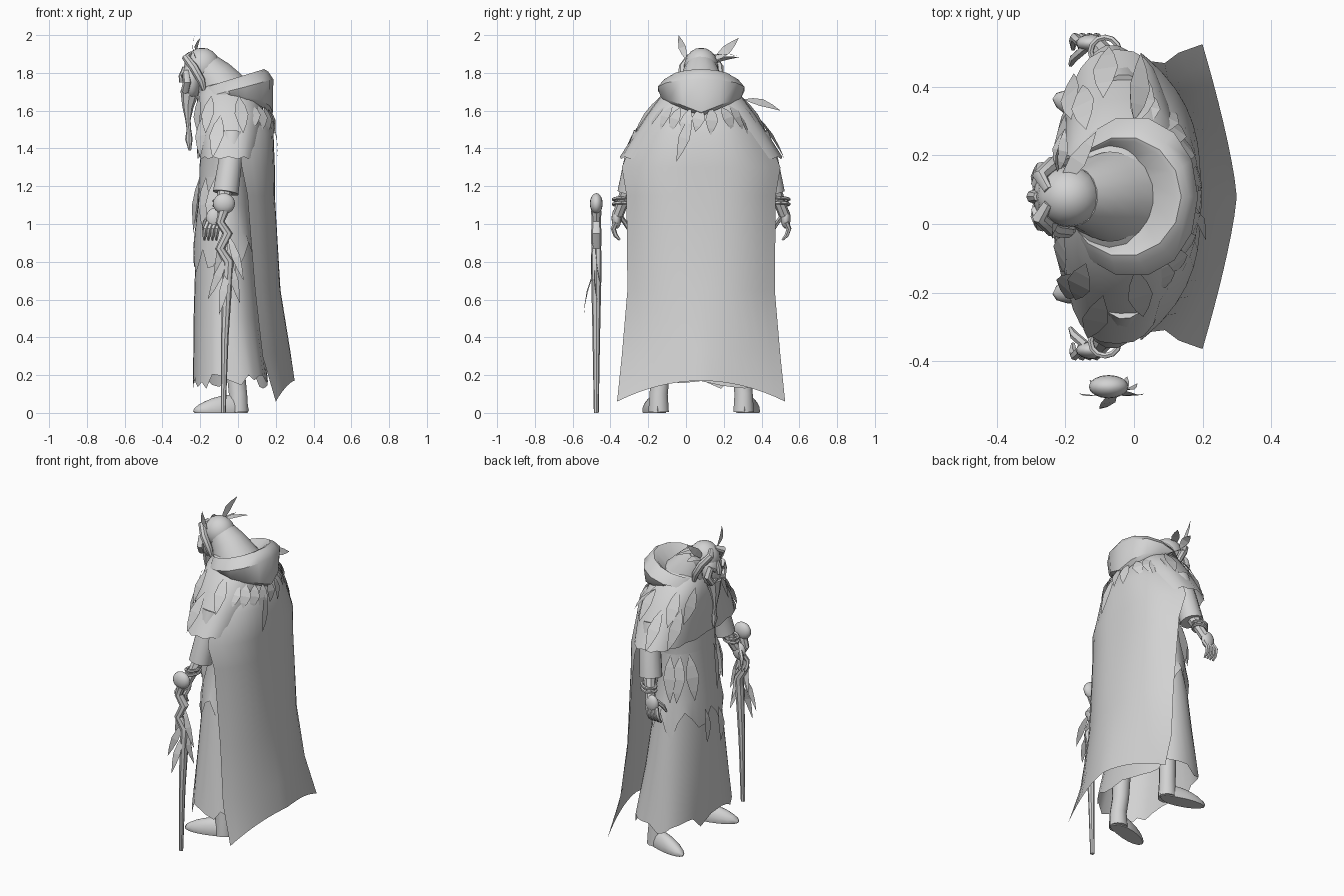
import bpy, bmesh, math, random
from mathutils import Vector

random.seed(4)
if "Cube" in bpy.data.objects:
    bpy.data.objects.remove(bpy.data.objects["Cube"], do_unlink=True)

MID = 0.08  # the figure's own centre line in y
grey = bpy.data.materials.new("plain_grey")
grey.use_nodes = True
grey.diffuse_color = (0.65, 0.65, 0.65, 1)
grey.node_tree.nodes["Principled BSDF"].inputs["Base Color"].default_value = (0.65, 0.65, 0.65, 1)
made = []


def add(name, verts, faces, smooth=True):
    me = bpy.data.meshes.new(name)
    me.from_pydata([tuple(v) for v in verts], [], faces)
    bm = bmesh.new()
    bm.from_mesh(me)
    bmesh.ops.recalc_face_normals(bm, faces=bm.faces)
    bm.to_mesh(me)
    bm.free()
    me.materials.append(grey)
    ob = bpy.data.objects.new(name, me)
    bpy.context.scene.collection.objects.link(ob)
    if smooth:
        made.append(ob)
    return ob


def strips(rows, n, closed=True):
    m = n if closed else n - 1
    return [(r * n + i, r * n + (i + 1) % n, (r + 1) * n + (i + 1) % n, (r + 1) * n + i)
            for r in range(rows - 1) for i in range(m)]


def power(v, e):
    return math.copysign(abs(v) ** e, v)


def ring_point(ring, a, out=0):
    """Point on an oval (z, centre x, half depth, half width, squareness)."""
    z, cx, rx, ry, e = ring
    return Vector((cx + (rx + out) * power(math.cos(a), e), MID + (ry + out) * power(math.sin(a), e), z))


def loft(name, rings, n, shift):
    verts = [ring_point(ring, math.tau * i / n) + Vector((0, 0, shift(r, i, math.tau * i / n)))
             for r, ring in enumerate(rings) for i in range(n)]
    return add(name, verts, strips(len(rings), n))


def tube(name, pts, n=8):
    """Round tube through (x, y, z, radius) points."""
    p = [Vector(q[:3]) for q in pts]
    verts, old, side = [], None, None
    for i, q in enumerate(pts):
        d = (p[min(i + 1, len(p) - 1)] - p[max(i - 1, 0)]).normalized()
        side = d.orthogonal().normalized() if old is None else old.rotation_difference(d) @ side
        old, up = d, d.cross(side)
        for k in range(n):
            a = math.tau * k / n
            verts.append(p[i] + q[3] * (math.cos(a) * side + math.sin(a) * up))
    faces = strips(len(p), n) + [tuple(range(n)), tuple(range(len(verts) - n, len(verts)))]
    return add(name, verts, faces)


def ball(name, loc, size):
    bm = bmesh.new()
    bmesh.ops.create_uvsphere(bm, u_segments=16, v_segments=10, radius=1)
    verts = [[loc[k] + v.co[k] * size[k] for k in range(3)] for v in bm.verts]
    faces = [[v.index for v in f.verts] for f in bm.faces]
    bm.free()
    return add(name, verts, faces)


def leaf(name, base, tip, width, facing, bend=0.015):
    """Pointed leaf with a slight arch toward its facing direction."""
    b, t, f = Vector(base), Vector(tip), Vector(facing).normalized()
    side = (t - b).cross(f).normalized()
    verts = [b]
    for u, w in ((0.25, 0.7), (0.5, 1), (0.78, 0.55)):
        c = b.lerp(t, u) + f * bend * math.sin(u * math.pi)
        verts += [c - side * width * w / 2, c + side * width * w / 2]
    verts.append(t)
    return add(name, verts, [(0, 1, 2), (1, 3, 4, 2), (3, 5, 6, 4), (5, 7, 6)], False)


def laid_leaf(name, top, bottom, a, lean, width):
    """Leaf lying on a lofted cloth between two of its rings."""
    b, t = ring_point(top, a, .006), ring_point(bottom, a + lean, .01)
    leaf(name, b, t, width, (math.cos(a), math.sin(a), .2), .012)


# Long back cloak: z, front edge x, back x, half width, roundness
cloak_rows = [(1.66, -.03, .1, .16, 2), (1.57, -.02, .155, .28, 3), (1.48, 0, .188, .345, 3),
              (1.3, .02, .195, .42, 3), (1.15, .05, .195, .395, 3), (.65, .09, .225, .39, 2.5),
              (.3, .13, .275, .42, 1.8), (.06, .2, .3, .445, 1.3)]
n = 17
verts = []
for r, (z, xf, xb, hw, p) in enumerate(cloak_rows):
    for i in range(n):
        u = 2 * i / (n - 1) - 1
        lift = {7: .11, 6: .04}.get(r, 0) * (1 - u * u)
        verts.append((xf + (xb - xf) * (1 - abs(u) ** p), MID + hw * u, z + lift))
add("back_cloak", verts, strips(len(cloak_rows), n, False))

# Shoulder cape with leaves laid over it
cape = [(1.74, -.07, .12, .13, 1), (1.68, -.05, .165, .21, .85), (1.58, -.04, .18, .285, .75),
        (1.48, -.04, .18, .35, .75), (1.35, -.05, .165, .43, .75)]
loft("shoulder_cape", cape, 32, lambda r, i, a: .006 * (-1) ** i if r == 4 else 0)
for s in (1, -1):
    for k, deg in enumerate((75, 100, 118, 135, 152)):
        top = 1 + k % 2
        laid_leaf("cape_leaf", cape[top], cape[top + 2], s * math.radians(deg), s * random.uniform(-.15, .25), .075)

# Folded hood, open at the top, its lower back drawn to a point
def hood_shift(r, i, a):
    if r > 1:
        return .052 * math.cos(a)
    return -.085 * (1 - abs(math.sin(a))) if math.cos(a) > 0 else -.06 * math.cos(a)


loft("hood", [(1.655, 0, .16, .2, 1), (1.675, 0, .185, .22, 1), (1.715, -.005, .192, .235, .95),
              (1.755, -.02, .18, .2, 1), (1.768, -.03, .168, .175, 1), (1.76, -.035, .155, .165, 1),
              (1.68, -.06, .09, .12, 1)], 14, hood_shift)

# Head and neck hump
ball("head", (-.19, MID, 1.835), (.095, .09, .098))
tube("neck", [(-.17, MID, 1.83, .085), (-.13, MID, 1.785, .105), (-.095, MID, 1.73, .128),
              (-.06, MID, 1.67, .15)], 16)
# Face with nose, brow, carved curls and beard
ball("face_mask", (-.245, MID, 1.765), (.05, .08, .105))
tube("nose", [(-.28, MID, 1.83, .014), (-.295, MID, 1.78, .02), (-.295, MID, 1.75, .016)])
tube("beard", [(-.255, MID, 1.70, .05), (-.265, MID, 1.62, .03), (-.265, MID, 1.55, .014),
               (-.26, MID, 1.5, .012), (-.26, MID, 1.45, .02), (-.255, MID, 1.39, .007)])
for s, side in ((1, "left"), (-1, "right")):
    tube(side + "_face_curl", [(-.25, MID + s * .02, 1.9, .014), (-.275, MID + s * .06, 1.88, .022),
                               (-.235, MID + s * .095, 1.83, .024), (-.195, MID + s * .1, 1.76, .022),
                               (-.18, MID + s * .095, 1.71, .012)])
    tube(side + "_cheek_curl", [(-.28, MID + s * .015, 1.72, .014), (-.28, MID + s * .055, 1.71, .022),
                                (-.27, MID + s * .08, 1.75, .022), (-.275, MID + s * .06, 1.8, .02),
                                (-.29, MID + s * .035, 1.78, .012)])
# Head leaves
leaf("crown_leaf_right", (-.22, .0, 1.87), (-.23, -.04, 2.0), .04, (-1, 0, 0))
leaf("crown_leaf_left", (-.22, .14, 1.86), (-.2, .28, 1.985), .05, (-1, .3, 0))
leaf("crown_leaf_low", (-.22, .15, 1.85), (-.2, .28, 1.88), .05, (-.4, 0, 1))
leaf("crown_leaf_back", (-.22, .1, 1.88), (-.11, .27, 1.89), .05, (0, 0, 1))

# Skirt and ragged overskirt
hem = [random.uniform(-.04, .05) for _ in range(32)]
loft("long_skirt", [(1.5, -.05, .13, .26, 1), (1.3, -.07, .135, .21, 1), (1.15, -.07, .135, .21, 1),
                    (.85, -.065, .16, .26, 1), (.5, -.055, .18, .31, .9), (.16, -.04, .198, .36, .75)], 32,
     lambda r, i, a: hem[i] if r == 5 else 0)
over = [(1.25, -.07, .135, .212, 1), (1.1, -.07, .143, .222, 1), (.95, -.07, .16, .25, 1),
        (.8, -.065, .172, .28, 1)]
loft("ragged_overskirt", over, 32, lambda r, i, a: (.06, 0, -.07, .01)[i % 4] + hem[i] if r == 3 else 0)
for deg, lean in ((100, .1), (122, -.08), (140, .15), (200, -.1), (225, .1), (250, -.1)):
    laid_leaf("waist_leaf", over[0], over[2], math.radians(deg), lean, .08)
for y, z in ((.0, .62), (.14, .66)):
    leaf("front_skirt_leaf", (-.235, y, z + .22), (-.25, y, z), .06, (-1, 0, 0))

# Leaf collar under the hood
for k in range(15):
    a = math.radians(-112 + 16 * k)
    c, s = math.cos(a), math.sin(a)
    drop = random.uniform(.12, .2)
    lean = random.uniform(-.05, .05)
    leaf("collar_leaf", (.165 * c, MID + .2 * s, 1.655 - .04 * max(c, 0)),
         (.205 * c - .01 - lean * s, MID + (.24 + .07 * abs(s)) * s + lean * c, 1.64 - drop), .07, (c, s, .4))
leaf("collar_leaf_flared", (0, .3, 1.66), (.02, .5, 1.6), .07, (.6, 0, 1))
leaf("collar_leaf_rear", (.17, .03, 1.58), (.21, -.05, 1.33), .06, (1, 0, 0))

for s, side in ((1, "left"), (-1, "right")):
    def at(x, y, z, *r):
        return (x, MID + s * y, z, *r)
    # Arms, sleeves and bracelets
    tube(side + "_sleeve", [at(-.03, .3, 1.48, .06), at(-.04, .345, 1.34, .064), at(-.065, .375, 1.165, .07)], 12)
    tube(side + "_forearm", [at(-.06, .38, 1.2, .042), at(-.09, .42, 1.1, .03), at(-.11, .44, 1.05, .03)])
    for z in (1.13, 1.105):
        tube(side + "_bracelet", [at(-.085 + .042 * math.cos(a), .423 + .042 * math.sin(a),
                                     z + .008 * math.cos(a), .009)
                                  for a in [math.tau * k / 12 for k in range(13)]], 6)
    # Hand with curled fingers
    ball(side + "_palm", at(-.125, .448, 1.03), (.044, .026, .055))
    for k in range(4):
        x = -.095 - .021 * k
        tube(side + "_finger", [at(x, .45, 1.01, .014), at(x - .015, .465, .975, .014),
                                at(x - .02, .453, .94, .012), at(x - .02, .43, .915, .006)], 6)
    tube(side + "_thumb", [at(-.14, .435, 1.05, .014), at(-.175, .405, 1.01, .013), at(-.185, .385, .97, .007)], 6)
    # Legs and feet
    tube(side + "_leg", [at(-.01, .2, .5, .06), at(-.01, .215, .2, .05), at(0, .225, .1, .05),
                         at(0, .225, .005, .056)], 12)
    foot = ball(side + "_foot", at(-.09, .23, .015), (.148, .054, .09))
    for v in foot.data.vertices:
        toe = max(0, -.02 - v.co.x)
        v.co.z = max(v.co.z * (1 - 2 * toe), 0)
        v.co.y += s * .25 * toe

# Staff with twisted upper part and knob
Y = -.475
tube("staff", [(-.078, Y, 0, .013), (-.07, Y, .4, .02), (-.055, Y, .72, .027), (-.05, Y, .8, .028),
               (-.095, Y, .87, .026), (-.055, Y, .95, .028), (-.095, Y, 1.01, .024), (-.075, Y, 1.07, .028)], 8)
ball("staff_knob", (-.074, Y, 1.108), (.058, .034, .055))
for dx, dy, z in ((-.1, -.02, .6), (.07, .01, .58), (-.04, -.065, .52), (.04, .03, .66), (-.07, .02, .72), (.09, -.02, .7)):
    leaf("staff_leaf", (-.055, Y, z + .25), (-.06 + dx, Y + dy, z), .045, (.1, -1, 0))

bpy.ops.object.select_all(action="DESELECT")
for ob in made:
    ob.select_set(True)
bpy.context.view_layer.objects.active = made[0]
bpy.ops.object.shade_smooth_by_angle(angle=math.radians(40))
